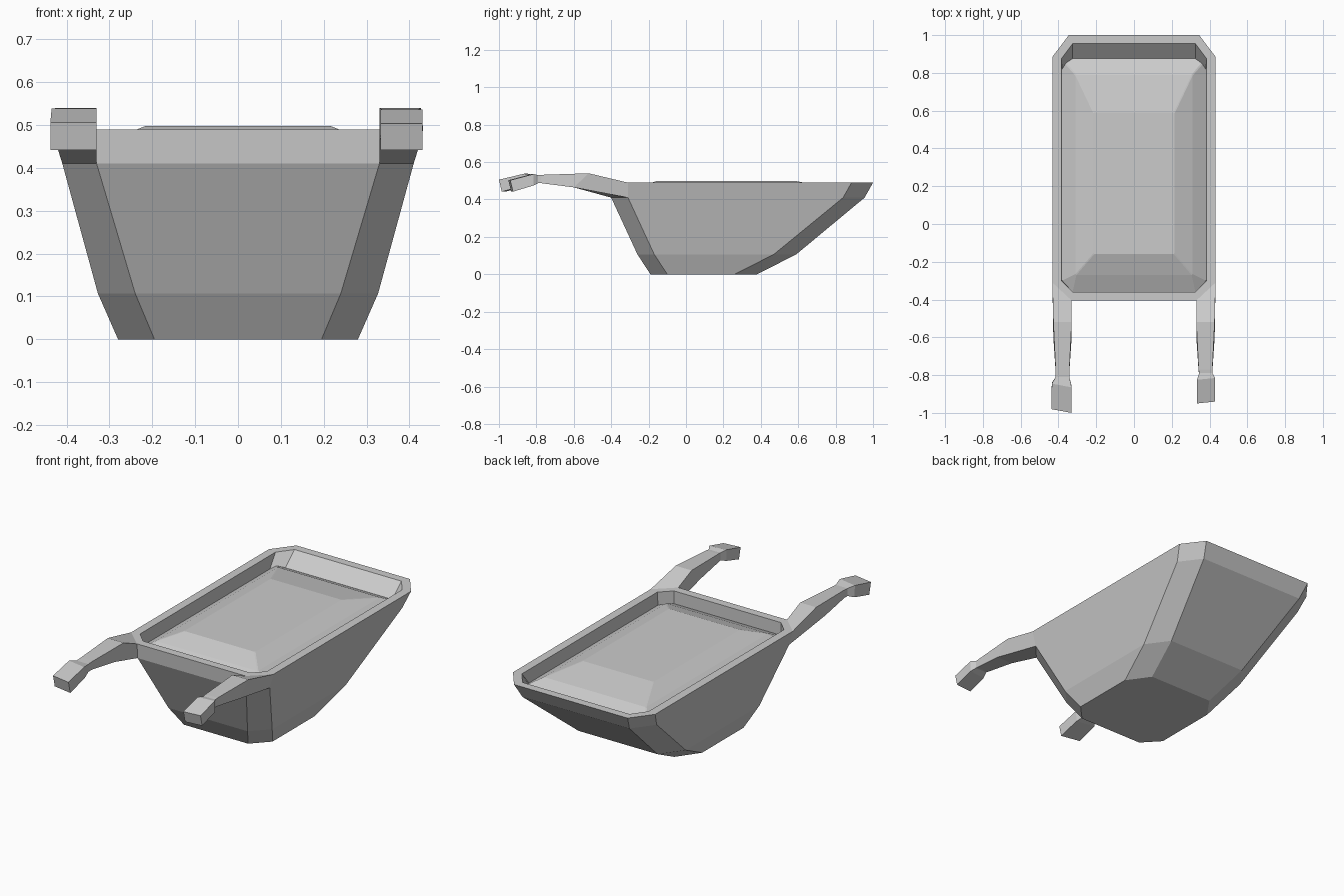
import bpy, bmesh

if "Cube" in bpy.data.objects:
    bpy.data.objects.remove(bpy.data.objects["Cube"])


def make_object(name, verts, faces):
    mesh = bpy.data.meshes.new(name)
    mesh.from_pydata(verts, [], faces)
    bm = bmesh.new()
    bm.from_mesh(mesh)
    bmesh.ops.recalc_face_normals(bm, faces=bm.faces)
    bm.to_mesh(mesh)
    bm.free()
    obj = bpy.data.objects.new(name, mesh)
    bpy.context.collection.objects.link(obj)
    return obj


def ring(z, x, xf, xb, y0, yf, yb, y1):
    """Rectangle with cut corners: front cut (xf, yf), back cut (xb, yb)."""
    half = [(xf, y0), (x, yf), (x, yb), (xb, y1)]
    return [(px, py, z) for px, py in half] + [(-px, py, z) for px, py in reversed(half)]


def loft(name, rings, cap_start=True, cap_end=True):
    n = len(rings[0])
    verts = [v for r in rings for v in r]
    faces = [(k * n + i, k * n + (i + 1) % n, (k + 1) * n + (i + 1) % n, (k + 1) * n + i)
             for k in range(len(rings) - 1) for i in range(n)]
    if cap_start:
        faces.append(tuple(range(n)))
    if cap_end:
        faces.append(tuple(range(len(verts) - n, len(verts))))
    return make_object(name, verts, faces)


# Tub: outer shell, flat rim, inner wall down to the load
loft("tub", [
    ring(0.00, 0.28, 0.195, 0.195, -0.19, -0.10, 0.26, 0.38),
    ring(0.107, 0.327, 0.24, 0.24, -0.26, -0.17, 0.47, 0.59),
    ring(0.41, 0.41, 0.33, 0.325, -0.40, -0.31, 0.84, 0.955),
    ring(0.49, 0.432, 0.33, 0.345, -0.405, -0.31, 0.885, 1.00),
    ring(0.49, 0.385, 0.325, 0.325, -0.36, -0.30, 0.875, 0.955),
    ring(0.42, 0.38, 0.325, 0.325, -0.36, -0.30, 0.82, 0.875),
], cap_end=False)

# Load: shallow mound filling the tub
loft("load", [
    ring(0.42, 0.38, 0.325, 0.375, -0.36, -0.30, 0.865, 0.876),
    ring(0.46, 0.31, 0.305, 0.305, -0.27, -0.265, 0.785, 0.79),
    ring(0.498, 0.215, 0.21, 0.21, -0.16, -0.155, 0.585, 0.59),
], cap_start=False)


# Handles: square section swept forward from the tub's front corners
# station: x inner, x outer, y top, z top, y bottom, z bottom
ARM = [
    (0.33, 0.427, -0.52, 0.54, -0.60, 0.465),
    (0.342, 0.415, -0.77, 0.532, -0.78, 0.488),
]
LEFT_GRIP = [
    (0.342, 0.415, -0.81, 0.53, -0.81, 0.488),
    (0.33, 0.435, -0.855, 0.538, -0.85, 0.475),
    (0.33, 0.438, -0.99, 0.506, -0.975, 0.442),
]
RIGHT_GRIP = [
    (0.345, 0.415, -0.79, 0.53, -0.79, 0.488),
    (0.333, 0.43, -0.82, 0.536, -0.82, 0.475),
    (0.333, 0.43, -0.945, 0.503, -0.93, 0.442),
]


def handle(name, side, stations, skew):
    rings = [[(side * 0.33, -0.405, 0.49), (side * 0.432, -0.31, 0.49),
              (side * 0.41, -0.31, 0.41), (side * 0.33, -0.40, 0.41)]]
    last = len(stations) - 1
    for i, (xi, xo, yt, zt, yb, zb) in enumerate(stations):
        s = skew if i >= last - 1 else 0
        rings.append([(side * xi, yt - s, zt), (side * xo, yt + s, zt),
                      (side * xo, yb + s, zb), (side * xi, yb - s, zb)])
    loft(name, rings, cap_start=False)


handle("left_handle", -1, ARM + LEFT_GRIP, 0.01)
handle("right_handle", 1, ARM + RIGHT_GRIP, 0.005)
